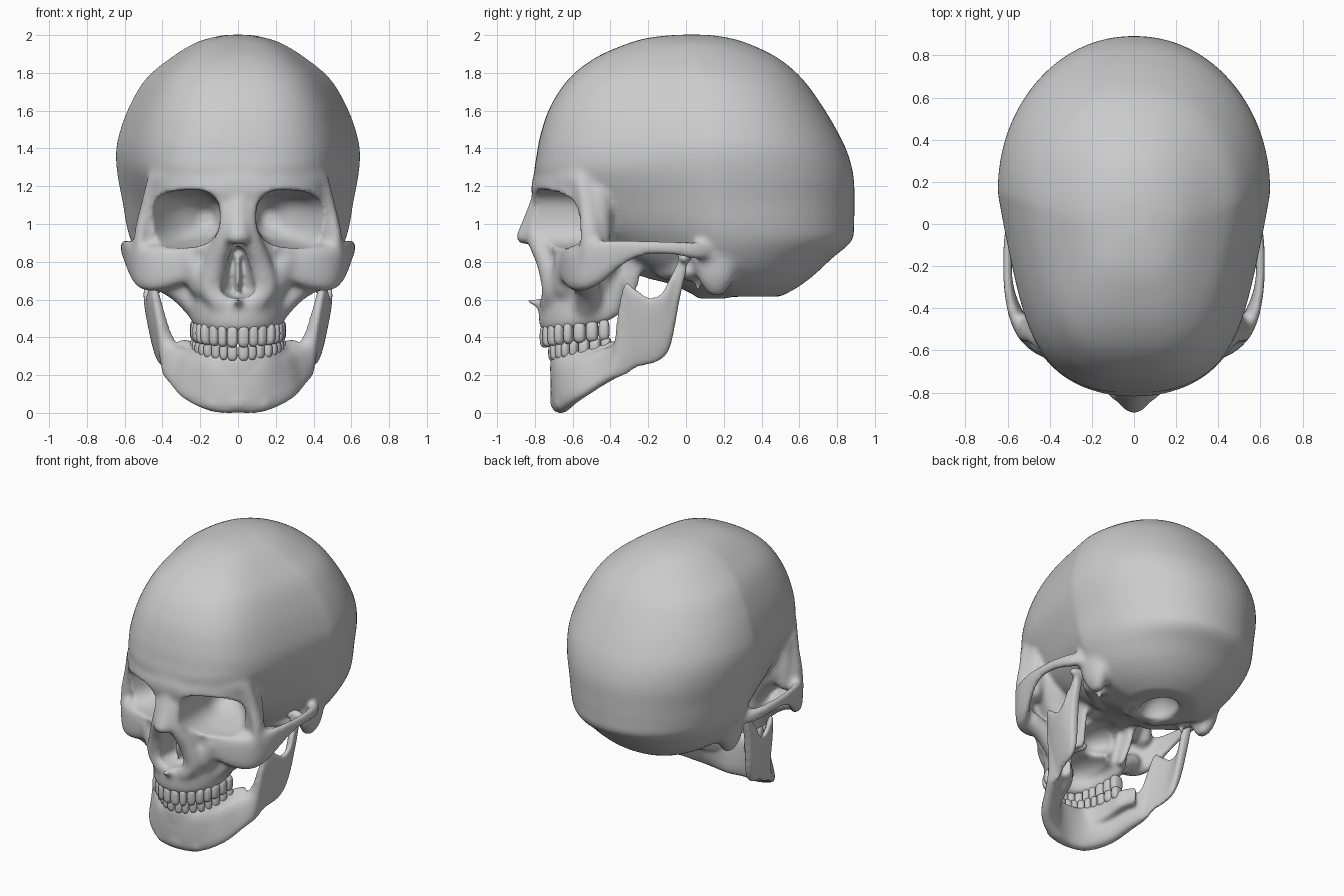
import bpy, bmesh, math
from mathutils import Matrix, Vector


def spline(keys, n):
    p = [keys[0]] + list(keys) + [keys[-1]]
    out = []
    for i in range(len(keys) - 1):
        for j in range(n):
            t = j / n
            out.append(tuple(0.5 * (2 * b + (c - a) * t + (2 * a - 5 * b + 4 * c - d) * t * t
                                    + (3 * b - a - 3 * c + d) * t ** 3)
                             for a, b, c, d in zip(*p[i:i + 4])))
    return out + [tuple(keys[-1])]


def power(v, e):
    return math.copysign(abs(v) ** e, v)


def circle(n, p):
    return [(power(math.cos(2 * math.pi * i / n), 2 / p), power(math.sin(2 * math.pi * i / n), 2 / p))
            for i in range(n)]


def loft(bm, rings):
    vs = [[bm.verts.new(q) for q in r] for r in rings]
    n = len(vs[0])
    for a, b in zip(vs, vs[1:]):
        for i in range(n):
            bm.faces.new((a[i], a[(i + 1) % n], b[(i + 1) % n], b[i]))
    bm.faces.new(vs[0][::-1])
    bm.faces.new(vs[-1])


def layers(bm, rows, temples=False):
    """Stacked egg outlines: z, front y, back y, half width, y of widest point."""
    rings = []
    for z, yf, yb, w, yw in spline(rows, 4):
        f = min(max((z - .9) / .4, 0), 1)
        front = circle(64, 2 + .5 * f if temples else 2.1)
        pinch = .08 + .06 * (1 - f) if temples else 0
        rings.append([(w * c, yw + s * (yb - yw), z) for c, s in circle(64, 2.1)[:32]]
                     + [(w * c * (1 - pinch * math.sin(math.pi * min(-s, 1))), yw + s * (yw - yf), z)
                        for c, s in front[32:]])
    loft(bm, rings)


def blob(bm, c, r, rot=0.0, p=1.0):
    vs = bmesh.ops.create_icosphere(bm, subdivisions=3, radius=1)["verts"]
    if p != 1:
        for v in vs:
            v.co = [power(q, p) for q in v.co]
    bmesh.ops.transform(bm, verts=vs, matrix=Matrix.Translation(c) @ Matrix.Rotation(rot, 4, 'Z')
                        @ Matrix.Diagonal((*r, 1)))


def chain(bm, keys, n=6, mirror=True):
    """Run of ellipsoids along a curve: x, y, z, rx, ry, rz."""
    for k in spline(keys, n):
        for s in ((1, -1) if mirror else (1,)):
            blob(bm, (s * k[0], k[1], k[2]), k[3:])


def strip(bm, keys, n=5):
    """Upright bone band along a plan curve: x, y, z bottom, z top, half thickness, lean."""
    st = spline(keys, n)
    rings = []
    for i, (x, y, zb, zt, th, lean) in enumerate(st):
        a, b = st[max(i - 1, 0)], st[min(i + 1, len(st) - 1)]
        nrm = Vector((b[1] - a[1], a[0] - b[0])).normalized()
        h = (zt - zb) / 2
        ring = []
        for c, s in circle(20, 3):
            o = th * c + lean * h * s
            ring.append((x + nrm.x * o, y + nrm.y * o, zb + h + h * s))
        rings.append(ring)
    loft(bm, rings)


def both(keys):
    return [(-k[0], *k[1:]) for k in keys[:0:-1]] + keys


def make(name, bm):
    bmesh.ops.recalc_face_normals(bm, faces=bm.faces)
    me = bpy.data.meshes.new(name)
    bm.to_mesh(me)
    bm.free()
    me.shade_smooth()
    ob = bpy.data.objects.new(name, me)
    bpy.context.collection.objects.link(ob)
    return ob


def bake(ob):
    bpy.context.view_layer.update()
    dg = bpy.context.evaluated_depsgraph_get()
    me = bpy.data.meshes.new_from_object(ob.evaluated_get(dg))
    ob.modifiers.clear()
    ob.data = me
    me.shade_smooth()


def fuse(ob, voxel, smooth):
    m = ob.modifiers.new("fuse", 'REMESH')
    m.mode, m.voxel_size = 'VOXEL', voxel
    if smooth:
        s = ob.modifiers.new("soften", 'SMOOTH')
        s.factor, s.iterations = 0.5, smooth
    bake(ob)


# braincase
bm = bmesh.new()
layers(bm, [(2.002, -.05, .11, .06, .03), (1.987, -.19, .22, .14, .03), (1.955, -.31, .33, .235, .03),
            (1.88, -.48, .485, .355, .05), (1.77, -.62, .615, .487, .1), (1.62, -.72, .725, .577, .13),
            (1.475, -.77, .81, .63, .15), (1.37, -.79, .858, .647, .15), (1.25, -.80, .888, .637, .15),
            (1.12, -.72, .892, .612, .15), (1.0, -.62, .89, .592, .16), (.91, -.5, .878, .567, .17),
            (.82, -.35, .775, .52, .18), (.74, -.2, .69, .455, .2), (.67, -.05, .60, .36, .22),
            (.615, .06, .5, .24, .26)], True)
# face block
layers(bm, [(.54, -.765, -.38, .24, -.48), (.62, -.75, -.36, .265, -.47), (.72, -.735, -.34, .30, -.46),
            (.82, -.735, -.33, .37, -.46), (.9, -.745, -.33, .44, -.46), (1.0, -.765, -.33, .475, -.46),
            (1.1, -.80, -.33, .48, -.46), (1.19, -.82, -.33, .475, -.46), (1.28, -.80, -.33, .455, -.44),
            (1.38, -.77, -.3, .43, -.4)])
# upper jaw ridge and cheek arches
strip(bm, both([(0, -.735, .43, .6, .045, 0), (.1, -.705, .43, .62, .045, 0), (.17, -.63, .44, .65, .045, 0),
                (.205, -.53, .455, .67, .045, 0), (.212, -.42, .48, .7, .042, 0), (.2, -.35, .52, .74, .035, 0)]))
arch = [(.2, -.64, .72, .86, .05, 0), (.36, -.605, .66, .88, .05, 0), (.475, -.55, .645, .89, .048, 0),
        (.545, -.46, .68, .915, .036, .1), (.588, -.33, .78, .92, .024, .1), (.6, -.2, .835, .917, .022, 0),
        (.59, -.05, .83, .91, .025, 0), (.55, .07, .81, .905, .03, 0), (.48, .17, .82, .9, .02, 0)]
strip(bm, arch)
strip(bm, [(-k[0], *k[1:5], -k[5]) for k in arch])
# buttress from cheek down to the upper jaw, and cheek filling
chain(bm, [(.42, -.53, .71, .06, .07, .06), (.31, -.52, .645, .06, .07, .06), (.22, -.52, .54, .04, .07, .06)])
chain(bm, [(.24, -.62, .8, .08, .08, .08), (.18, -.63, .68, .08, .09, .08)])
# brow, outer eye rim, backing of the eye socket
chain(bm, [(0, -.735, 1.17, .07, .08, .08), (.2, -.7, 1.22, .07, .085, .08),
           (.35, -.62, 1.23, .06, .075, .08), (.43, -.555, 1.22, .048, .05, .08),
           (.485, -.525, 1.08, .035, .045, .05), (.515, -.51, .95, .034, .055, .05),
           (.52, -.51, .84, .04, .05, .05)])
chain(bm, [(.44, -.47, 1.15, .055, .07, .06), (.455, -.47, 1.0, .06, .075, .07), (.46, -.47, .88, .06, .07, .06)])
# nose sides
chain(bm, [(.055, -.785, 1.06, .04, .04, .05), (.07, -.785, .93, .05, .06, .05),
           (.115, -.735, .8, .06, .06, .06), (.14, -.705, .66, .07, .06, .06), (.08, -.735, .58, .06, .04, .05)])
# nose bridge and spine
chain(bm, [(0, -.79, 1.1, .055, .04, .05), (0, -.815, 1.02, .06, .05, .04), (0, -.847, .93, .064, .055, .04)], 5, False)
chain(bm, [(0, -.76, .58, .03, .03, .03), (0, -.835, .59, .018, .02, .018)], 6, False)
# skull base, mastoids, pterygoid plates, styloids, condyles
chain(bm, [(0, .1, .7, .16, .1, .07), (0, -.1, .76, .18, .1, .07), (0, -.35, .82, .17, .1, .08)], 5, False)
chain(bm, [(.46, .16, .82, .07, .13, .07), (.455, .16, .73, .065, .1, .07), (.445, .16, .665, .045, .06, .05)])
chain(bm, [(.36, .02, .75, .08, .06, .05), (.2, -.1, .75, .08, .06, .05)])
chain(bm, [(.2, -.28, .8, .025, .07, .05), (.19, -.31, .66, .022, .06, .05), (.17, -.33, .55, .02, .04, .04)])
chain(bm, [(.36, .07, .74, .03, .03, .03), (.34, .06, .62, .013, .013, .02)])
chain(bm, [(.15, .2, .64, .04, .05, .04), (.1, .08, .64, .04, .05, .04)])
skull = make("skull", bm)
fuse(skull, .018, 3)

# hollows: eye sockets, nose opening, palate, rear nose opening, opening under the skull
bm = bmesh.new()
for s in (1, -1):
    loft(bm, [[(s * (x + w * c), y, z + h * t - .07 * w * c) for c, t in circle(36, 2.8)]
              for y, x, z, w, h in spline([(-1.0, .288, 1.025, .194, .153), (-.65, .287, 1.025, .192, .153),
                                           (-.52, .26, 1.025, .165, .135), (-.4, .21, 1.03, .12, .105),
                                           (-.31, .17, 1.03, .04, .04)], 4)])
chain(bm, [(0, -.76, .84, .042, .17, .045), (0, -.76, .75, .072, .17, .05),
           (0, -.76, .66, .096, .17, .055)], 6, False)
blob(bm, (0, -.5, .5), (.15, .2, .1))
blob(bm, (0, -.33, .66), (.13, .16, .09))
blob(bm, (0, .25, .58), (.12, .15, .16))
cutter = make("hollows", bm)
cutter.hide_render = True
fuse(cutter, .015, 0)
cut = skull.modifiers.new("cut", 'BOOLEAN')
cut.operation, cut.solver, cut.object = 'DIFFERENCE', 'EXACT', cutter
bake(skull)
bpy.data.objects.remove(cutter)

# nasal septum, then fuse everything
bm = bmesh.new()
bm.from_mesh(skull.data)
bpy.data.objects.remove(skull)
blob(bm, (0, -.6, .74), (.018, .1, .15))
skull = make("skull", bm)
fuse(skull, .0135, 5)

# lower jaw
bm = bmesh.new()
strip(bm, both([(0, -.67, .0, .3, .048, 0), (.13, -.645, .005, .3, .048, 0), (.235, -.56, .06, .31, .048, -.2),
                (.3, -.45, .13, .34, .045, -.3), (.36, -.37, .18, .39, .04, -.15),
                (.395, -.335, .2, .56, .034, .1), (.415, -.305, .222, .69, .028, .15),
                (.43, -.265, .242, .66, .026, .18), (.443, -.19, .258, .612, .025, .2),
                (.45, -.125, .29, .635, .028, .2), (.455, -.08, .37, .72, .03, .15),
                (.46, -.03, .62, .82, .03, 0), (.46, .0, .74, .83, .028, 0)]))
strip(bm, both([(0, -.685, .16, .31, .035, 0), (.09, -.665, .16, .31, .035, 0), (.165, -.6, .17, .325, .04, 0),
                (.21, -.5, .2, .345, .042, 0), (.235, -.4, .24, .375, .042, 0), (.3, -.34, .27, .39, .04, 0)]))
chain(bm, [(0, -.68, .065, .08, .04, .06), (.12, -.655, .055, .06, .04, .05)])
for s in (1, -1):
    blob(bm, (s * .455, -.01, .82), (.075, .035, .035))
jaw = make("lower_jaw", bm)
fuse(jaw, .0115, 6)

# teeth, set out along each dental arch
WIDTHS = [.06, .05, .055, .052, .052, .068, .068, .06]


def teeth(name, keys, z0, z1, half):
    bm = bmesh.new()
    pts = [Vector(p) for p in spline(keys, 20)]
    acc = [0]
    for a, b in zip(pts, pts[1:]):
        acc.append(acc[-1] + (b - a).length)
    k = acc[-1] / sum(WIDTHS)
    for i, w in enumerate(WIDTHS):
        mid = k * (sum(WIDTHS[:i]) + w / 2)
        j = min(range(1, len(pts) - 1), key=lambda q: abs(acc[q] - mid))
        d = pts[j + 1] - pts[j - 1]
        z = z0 + (z1 - z0) * mid / acc[-1]
        for s in (1, -1):
            blob(bm, (s * pts[j].x, pts[j].y, z), (w * k * .49, .028 if i < 3 else .042, half),
                 s * math.atan2(d.y, d.x), .65)
    make(name, bm)


teeth("upper_teeth", [(0, -.752), (.1, -.722), (.17, -.645), (.205, -.53), (.215, -.405)], .402, .44, .058)
teeth("lower_teeth", [(0, -.705), (.085, -.685), (.155, -.61), (.195, -.51), (.215, -.395)], .318, .358, .046)
